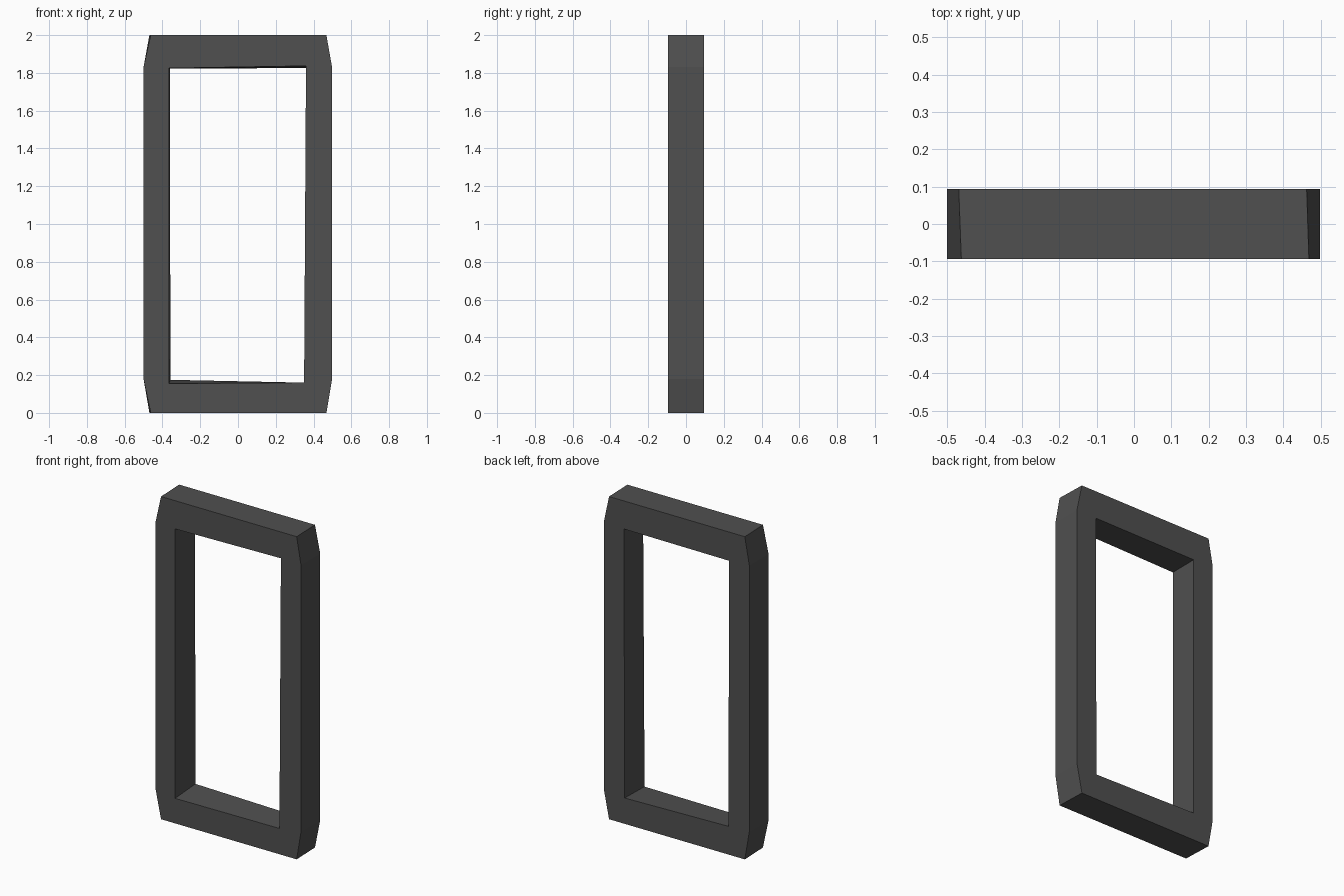
import bpy, bmesh

if "Cube" in bpy.data.objects:
    bpy.data.objects.remove(bpy.data.objects["Cube"])

grey = bpy.data.materials.new("dark_grey")
grey.diffuse_color = (0.08, 0.08, 0.08, 1)
grey.use_nodes = True
grey.node_tree.nodes["Principled BSDF"].inputs["Base Color"].default_value = grey.diffuse_color


def outer(left, right):
    # eight-sided outline, clockwise from lower left, two points per corner
    return [(-0.5, 0.18), (-0.5, 1.83), (left, 2), (right, 2),
            (0.498, 1.83), (0.498, 0.18), (right, 0), (left, 0)]


# outline and opening for the front and back faces (slightly hand-cut)
sides = [
    (-0.094, outer(-0.462, 0.468),
     [(-0.365, 0.155), (-0.365, 1.825), (0.36, 1.837), (0.35, 0.16)]),
    (0.094, outer(-0.469, 0.462),
     [(-0.358, 0.175), (-0.36, 1.822), (0.36, 1.826), (0.355, 0.16)]),
]

bm = bmesh.new()
rings = []
for y, out, hole in sides:
    o = [bm.verts.new((x, y, z)) for x, z in out]
    h = [bm.verts.new((x, y, z)) for x, z in hole]
    rings.append((o, h))
    # flat faces around the opening: one corner triangle and one bar per side
    for i in range(4):
        a, b, c = o[2 * i - 1], o[2 * i], o[2 * i + 1]
        bm.faces.new((h[i], a, b))
        bm.faces.new((h[i], b, c, h[(i + 1) % 4]))

# outer rim and inner reveal
for k in (0, 1):
    f, b = rings[0][k], rings[1][k]
    n = len(f)
    for i in range(n):
        j = (i + 1) % n
        bm.faces.new((f[i], f[j], b[j], b[i]))

bmesh.ops.recalc_face_normals(bm, faces=bm.faces)
mesh = bpy.data.meshes.new("frame")
bm.to_mesh(mesh)
bm.free()
mesh.materials.append(grey)
frame = bpy.data.objects.new("frame", mesh)
bpy.context.collection.objects.link(frame)
